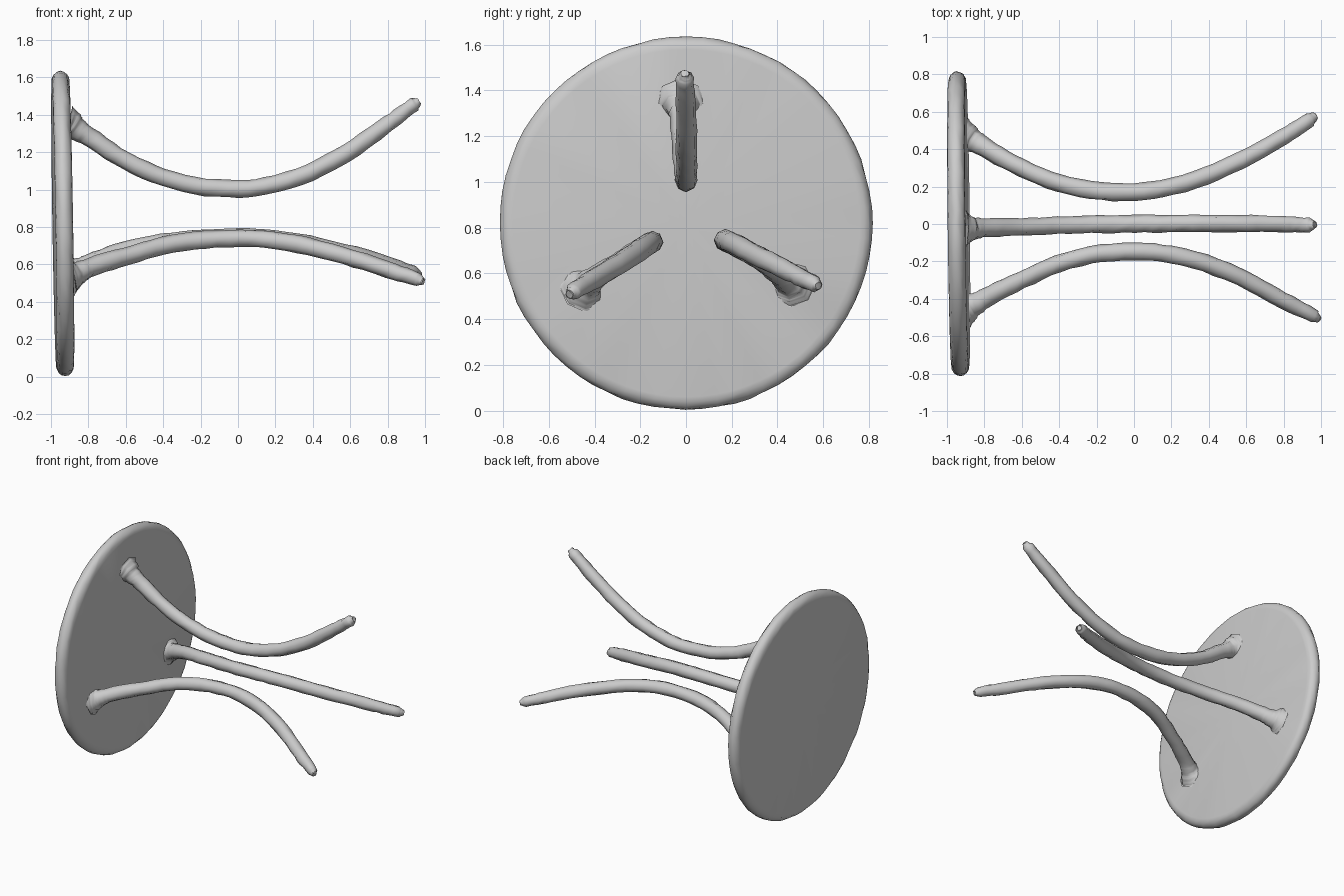
import bpy, bmesh, math, random
from mathutils import Vector

if "Cube" in bpy.data.objects:
    bpy.data.objects.remove(bpy.data.objects["Cube"])

random.seed(4)

grey = bpy.data.materials.new("light grey")
grey.diffuse_color = (0.6, 0.6, 0.6, 1)
grey.use_nodes = True
grey.node_tree.nodes["Principled BSDF"].inputs["Base Color"].default_value = grey.diffuse_color


def finish(obj, name):
    obj.name = name
    obj.data.name = name
    obj.data.materials.clear()
    obj.data.materials.append(grey)
    for poly in obj.data.polygons:
        poly.use_smooth = True
    return obj


def roughen(mesh, amount, keep=lambda co: True):
    """Slightly uneven, hand-worked surface."""
    for v in mesh.vertices:
        if keep(v.co):
            v.co += Vector([random.uniform(-amount, amount) for _ in range(3)])


# Table top: rounded disc standing on its rim, tilted very slightly
def table_top(radius=0.815, half=0.047, sides=72):
    profile = [(0.0, -half), (radius - 0.055, -half)]
    for i in range(1, 8):
        a = -math.pi / 2 + math.pi * i / 8
        profile.append((radius - 0.055 + 0.055 * math.cos(a), half * math.sin(a)))
    profile += [(radius - 0.055, half), (0.0, half)]
    bm = bmesh.new()
    verts = [bm.verts.new((r, 0, z)) for r, z in profile]
    edges = [bm.edges.new(pair) for pair in zip(verts, verts[1:])]
    bmesh.ops.spin(bm, geom=verts + edges, cent=(0, 0, 0), axis=(0, 0, 1),
                   angle=2 * math.pi, steps=sides)
    bmesh.ops.remove_doubles(bm, verts=bm.verts, dist=1e-4)
    bmesh.ops.recalc_face_normals(bm, faces=bm.faces)
    mesh = bpy.data.meshes.new("table_top")
    bm.to_mesh(mesh)
    bm.free()
    roughen(mesh, 0.003, lambda co: co.xy.length > radius - 0.05)
    obj = bpy.data.objects.new("table_top", mesh)
    bpy.context.collection.objects.link(obj)
    obj.rotation_euler = Vector((1, 0.011, 0.016)).to_track_quat('Z', 'Y').to_euler()
    obj.location = (-0.937, 0, 0.819)
    finish(obj, "table_top")


# Bowed leg: tube that flares into the top and rounds off at the foot
def leg(name, points):
    radii = [0.11, 0.085, 0.062, 0.052] + [0.047] * (len(points) - 7) + [0.044, 0.038, 0.018]
    curve = bpy.data.curves.new(name, 'CURVE')
    curve.dimensions = '3D'
    curve.bevel_depth = 1.0
    curve.bevel_resolution = 2
    curve.resolution_u = 5
    curve.use_fill_caps = True
    spline = curve.splines.new('BEZIER')
    spline.bezier_points.add(len(points) - 1)
    for bp, co, r in zip(spline.bezier_points, points, radii):
        bp.co = co
        bp.radius = r
        bp.handle_left_type = bp.handle_right_type = 'AUTO'
    tube = bpy.data.objects.new(name + "_curve", curve)
    bpy.context.collection.objects.link(tube)
    bpy.context.view_layer.update()
    deps = bpy.context.evaluated_depsgraph_get()
    mesh = bpy.data.meshes.new_from_object(tube.evaluated_get(deps))
    bpy.data.objects.remove(tube)
    roughen(mesh, 0.003)
    obj = bpy.data.objects.new(name, mesh)
    bpy.context.collection.objects.link(obj)
    finish(obj, name)


table_top()

leg("upper_leg", [
    (-0.91, -0.025, 1.345), (-0.89, -0.025, 1.34), (-0.865, -0.025, 1.325),
    (-0.81, -0.02, 1.29), (-0.6, -0.015, 1.155), (-0.35, -0.005, 1.05),
    (-0.05, 0.0, 1.005), (0.2, 0.003, 1.03), (0.5, 0.003, 1.15),
    (0.8, 0.0, 1.35), (0.94, -0.005, 1.455), (0.967, -0.005, 1.474)])

leg("back_leg", [
    (-0.91, 0.46, 0.56), (-0.885, 0.455, 0.565), (-0.86, 0.445, 0.57),
    (-0.8, 0.41, 0.60), (-0.6, 0.30, 0.675), (-0.35, 0.205, 0.725),
    (-0.05, 0.17, 0.745), (0.2, 0.20, 0.735), (0.5, 0.308, 0.68),
    (0.8, 0.468, 0.60), (0.94, 0.558, 0.555), (0.972, 0.58, 0.545)])

leg("front_leg", [
    (-0.90, -0.445, 0.54), (-0.88, -0.44, 0.545), (-0.855, -0.43, 0.555),
    (-0.8, -0.40, 0.58), (-0.6, -0.30, 0.643), (-0.35, -0.195, 0.71),
    (-0.05, -0.147, 0.738), (0.2, -0.165, 0.728), (0.5, -0.255, 0.665),
    (0.8, -0.41, 0.572), (0.96, -0.492, 0.52), (0.99, -0.51, 0.508)])
